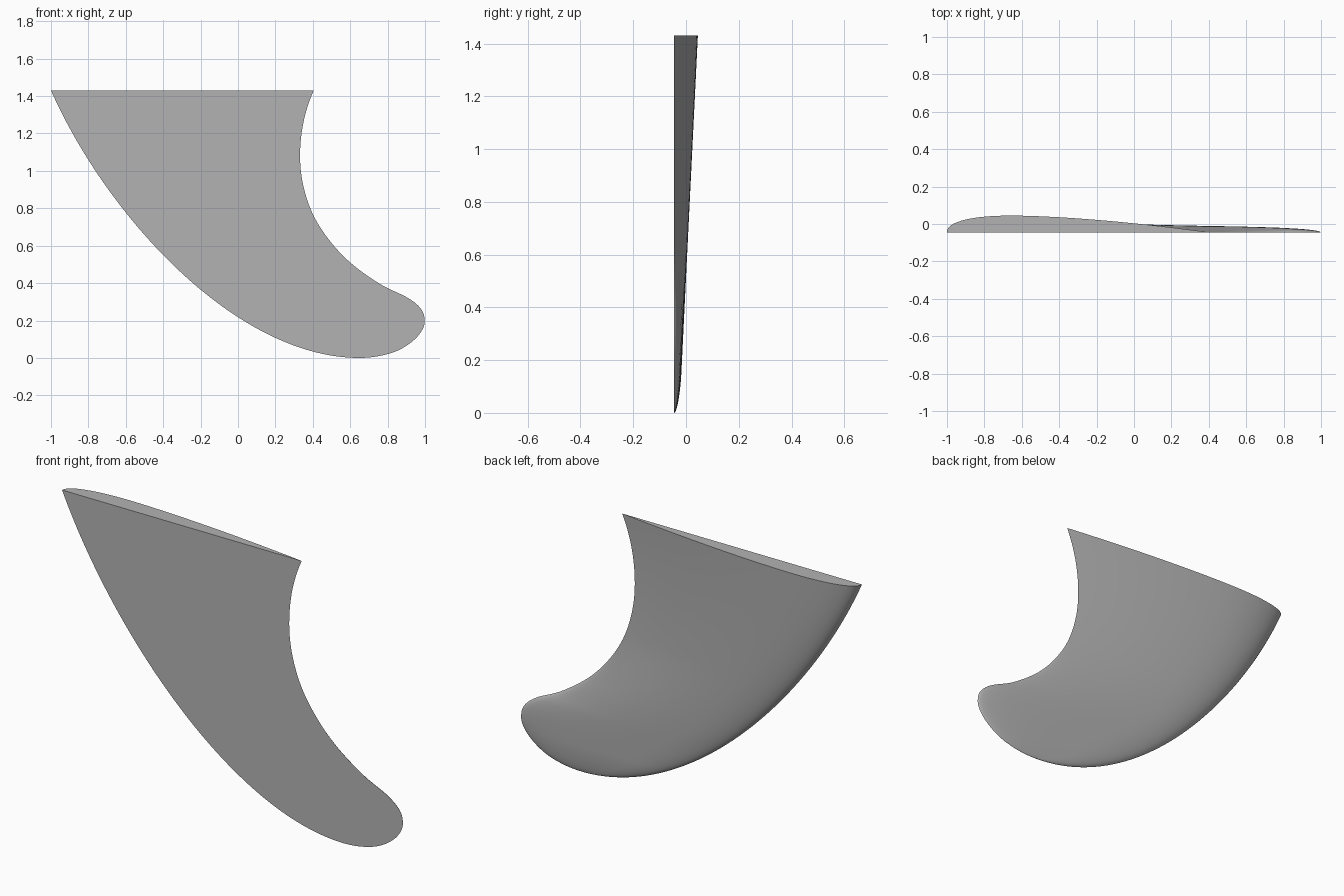
import bpy, bmesh, math
from mathutils import Vector
from mathutils.geometry import interpolate_bezier

if "Cube" in bpy.data.objects:
    bpy.data.objects.remove(bpy.data.objects["Cube"])

H = 1.43          # height of the fin
BACK = -0.045     # plane of the flat side
ROWS, COLS = 90, 40

# Outline (x, z), both edges starting at the lowest point
LEADING = [(0.65, 0), (-0.01, 0), (-0.7, 0.755), (-1, H)]      # Bezier handles
TRAILING = [(0.65, 0), (0.76, 0.011), (0.86, 0.042), (0.94, 0.095), (0.985, 0.15),
            (0.998, 0.2), (0.98, 0.26), (0.91, 0.32), (0.76, 0.395), (0.6, 0.51),
            (0.48, 0.64), (0.395, 0.78), (0.345, 0.94), (0.332, 1.1), (0.352, 1.27),
            (0.405, H)]


def spline(points, before, after, steps=40):
    """Smooth curve through the points (Catmull-Rom) with two guide points."""
    p = [Vector(q) for q in [before] + points + [after]]
    out = []
    for a, b, c, d in zip(p, p[1:], p[2:], p[3:]):
        for i in range(steps):
            t = i / steps
            out.append(0.5 * (2 * b + (c - a) * t + (2 * a - 5 * b + 4 * c - d) * t * t
                              + (3 * b - a - 3 * c + d) * t ** 3))
    return out + [p[-2]]


def x_at(curve, z):
    for a, b in zip(curve, curve[1:]):
        if a.y <= z <= b.y and b.y > a.y:
            return a.x + (b.x - a.x) * (z - a.y) / (b.y - a.y)
    return curve[-1].x if z > H / 2 else curve[0].x


def foil(u, z):
    """Relative thickness along the chord; the tip has a blunter rear edge."""
    if u < 0.25:
        return max(0, 1 - (1 - u / 0.25) ** 2.3) ** (1 / 2.3)
    b = min(1, (u - 0.25) / 0.75)
    w = min(1, max(0, (0.8 - z) / 0.6))
    w = w * w * (3 - 2 * w)
    return (1 - w) * (1 - b ** 1.6) + w * math.sqrt(max(0, 1 - b ** 3))


def thickness(z):
    rim = 1 - min(1, z / 0.15)
    return (0.02 + 0.07 * z / H) * math.sqrt(1 - rim * rim)


lead = interpolate_bezier(*[Vector(p) for p in LEADING], 400)
trail = spline(TRAILING, (0.53, 0.01), (0.49, 1.58))
bm = bmesh.new()

# Curved side: horizontal foil sections stacked from the lowest point up
low = bm.verts.new((0.65, BACK, 0))
rows = []
for r in range(1, ROWS + 1):
    z = H * (r / ROWS) ** 2
    x0, x1 = x_at(lead, z), x_at(trail, z)
    row = []
    for c in range(COLS + 1):
        u = (1 - math.cos(math.pi * c / COLS)) / 2
        row.append(bm.verts.new((x0 + (x1 - x0) * u, BACK + thickness(z) * foil(u, z), z)))
    rows.append(row)
for a, b in zip(rows, rows[1:]):
    for c in range(COLS):
        bm.faces.new((a[c], b[c], b[c + 1], a[c + 1]))
for c in range(COLS):
    bm.faces.new((low, rows[0][c], rows[0][c + 1]))

# Flat side and flat base
bm.faces.new([low] + [r[-1] for r in rows] + [r[0] for r in reversed(rows)])
bm.faces.new(rows[-1])
bmesh.ops.recalc_face_normals(bm, faces=bm.faces)

mesh = bpy.data.meshes.new("fin")
bm.to_mesh(mesh)
bm.free()
fin = bpy.data.objects.new("fin", mesh)
bpy.context.collection.objects.link(fin)

# Dark grey finish
grey = bpy.data.materials.new("dark_grey")
grey.diffuse_color = (0.45, 0.45, 0.45, 1)
grey.use_nodes = True
grey.node_tree.nodes["Principled BSDF"].inputs["Base Color"].default_value = grey.diffuse_color
mesh.materials.append(grey)

bpy.context.view_layer.objects.active = fin
fin.select_set(True)
bpy.ops.object.shade_smooth_by_angle(angle=math.radians(40))
